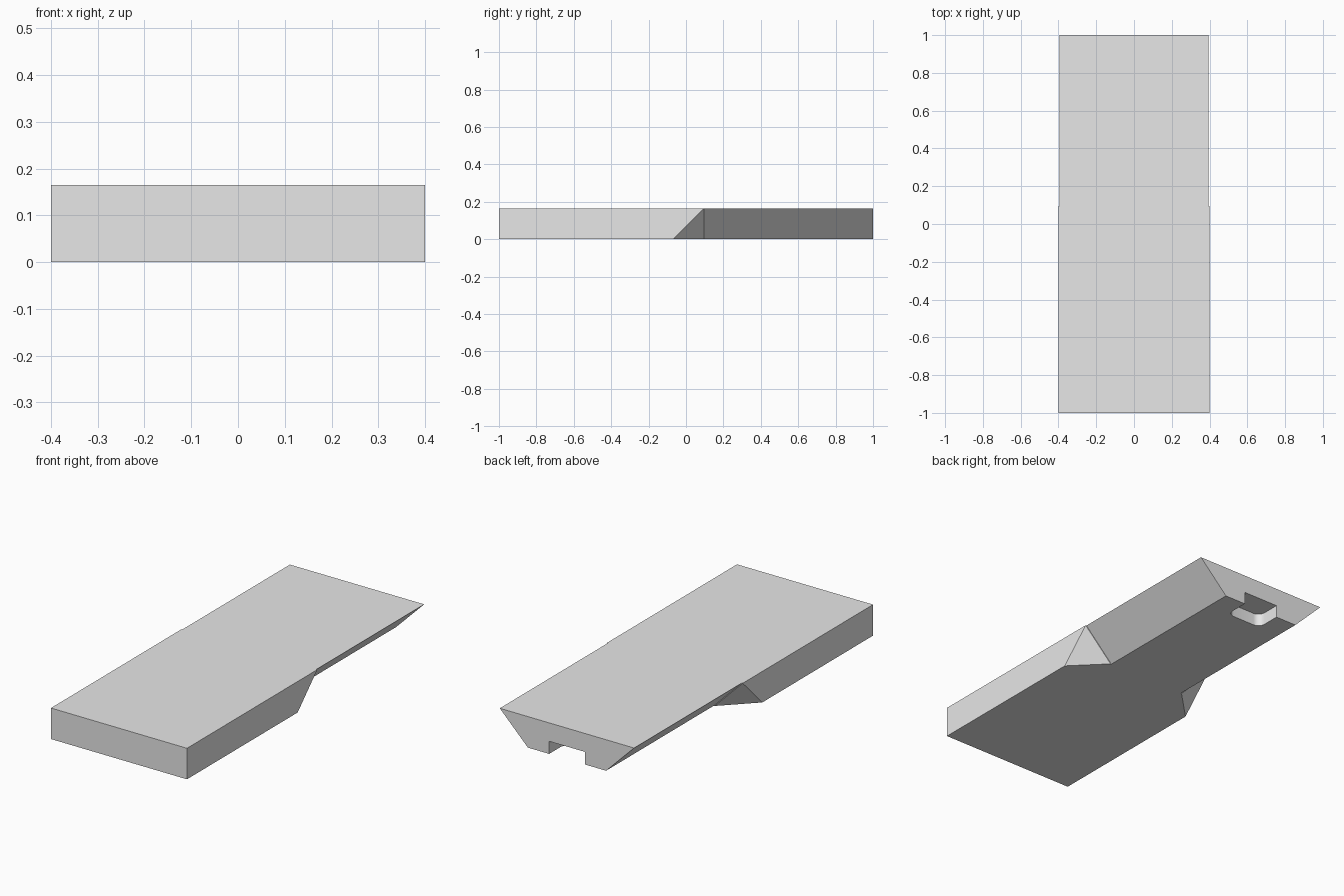
import bpy, bmesh

cube = bpy.data.objects.get("Cube")
if cube:
    bpy.data.objects.remove(cube, do_unlink=True)

HEIGHT = 0.165    # slab thickness, also the run of every 45 degree undercut
HALF = 0.4        # half width of the front block
TAIL = 0.395      # half width of the tail, slightly inset
STEP = 0.095      # where the tail leaves the block

grey = bpy.data.materials.new("light_grey")
grey.use_nodes = True
grey.diffuse_color = (0.8, 0.8, 0.8, 1)
grey.node_tree.nodes["Principled BSDF"].inputs["Base Color"].default_value = (0.8, 0.8, 0.8, 1)


def hull(name, half_points, round_edge=None):
    """Convex solid from points mirrored in x, with optional rounded edges."""
    bm = bmesh.new()
    for x, y, z in half_points:
        for side in (-1, 1):
            bm.verts.new((side * x, y, z))
    bmesh.ops.convex_hull(bm, input=bm.verts)
    bmesh.ops.dissolve_limit(bm, angle_limit=0.01, verts=bm.verts, edges=bm.edges)
    if round_edge:
        y, radius = round_edge
        edges = [e for e in bm.edges
                 if all(abs(v.co.y - y) < 0.001 for v in e.verts)
                 and abs(e.verts[0].co.z - e.verts[1].co.z) > 0.01]
        bmesh.ops.bevel(bm, geom=edges, offset=radius, segments=8,
                        profile=0.5, affect='EDGES')
    bmesh.ops.recalc_face_normals(bm, faces=bm.faces)
    mesh = bpy.data.meshes.new(name)
    bm.to_mesh(mesh)
    bm.free()
    mesh.materials.append(grey)
    obj = bpy.data.objects.new(name, mesh)
    bpy.context.collection.objects.link(obj)
    return obj


def combine(target, tool, operation):
    """Apply a boolean to the target and discard the tool."""
    mod = target.modifiers.new(operation.lower(), 'BOOLEAN')
    mod.operation, mod.solver, mod.object = operation, 'EXACT', tool
    bpy.context.view_layer.objects.active = target
    bpy.ops.object.modifier_apply(modifier=mod.name)
    bpy.data.objects.remove(tool, do_unlink=True)


# Front block with its rear lower corners cut off diagonally
plank = hull("dovetail_plank", [
    (HALF, -1, 0), (HALF, -1, HEIGHT),
    (HALF, STEP - HEIGHT, 0), (HALF, STEP, HEIGHT), (HALF - HEIGHT, STEP, 0)])

# Undercut tail, narrow at the bottom
tail = hull("tail", [(w, y, z) for y in (0, 1)
                     for w, z in ((TAIL - HEIGHT, 0), (TAIL, HEIGHT))])
combine(plank, tail, 'UNION')

# Round-cornered slot in the underside, open at the back
slot_end = 0.865
slot = hull("slot_cutter", [(0.105, y, z) for y in (slot_end, 1.1)
                            for z in (-0.1, 0.067)], (slot_end, 0.04))
slot.hide_render = True
combine(plank, slot, 'DIFFERENCE')

# Smooth only the rounded slot corners
plank.select_set(True)
bpy.context.view_layer.objects.active = plank
bpy.ops.object.shade_smooth_by_angle(angle=0.5)
